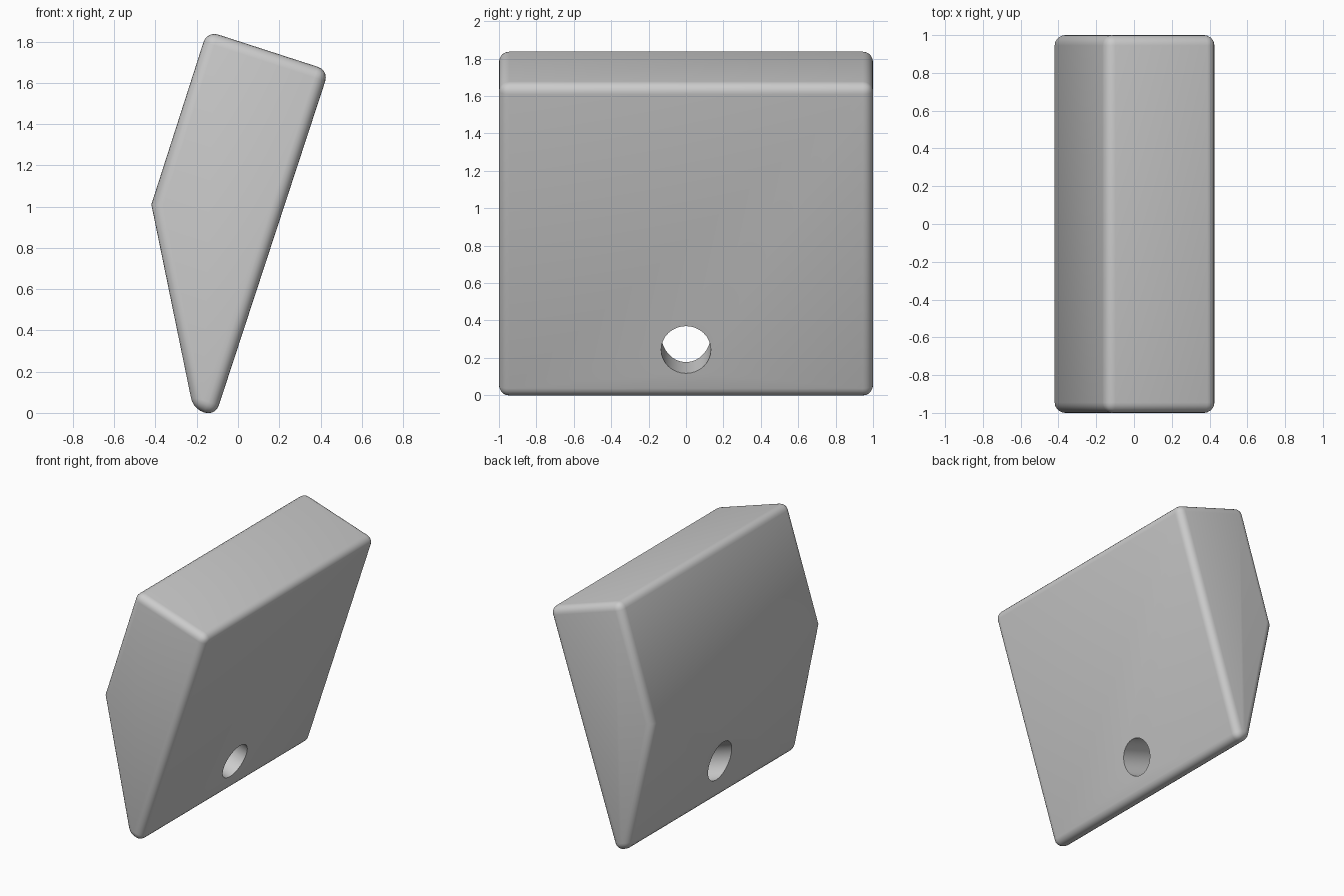
import bpy
import bmesh
import math
from mathutils import Vector

default = bpy.data.objects.get("Cube")
if default:
    bpy.data.objects.remove(default, do_unlink=True)

# Single plain grey
grey = bpy.data.materials.new("plain_grey")
grey.use_nodes = True
colour = (0.6, 0.6, 0.6, 1)
grey.diffuse_color = colour
grey.node_tree.nodes["Principled BSDF"].inputs["Base Color"].default_value = colour

# Wedge body: side profile (x, z) extruded along y
profile = [(-0.217, 0.02), (-0.11, -0.016), (0.44, 1.66), (-0.15, 1.851), (-0.42, 1.01)]
bm = bmesh.new()
face = bm.faces.new([bm.verts.new((x, -1, z)) for x, z in profile])
grown = bmesh.ops.extrude_face_region(bm, geom=[face])
bmesh.ops.translate(bm, vec=(0, 2, 0),
                    verts=[v for v in grown["geom"] if isinstance(v, bmesh.types.BMVert)])
bmesh.ops.recalc_face_normals(bm, faces=bm.faces)
mesh = bpy.data.meshes.new("wedge_body")
bm.to_mesh(mesh)
bm.free()
body = bpy.data.objects.new("wedge_body", mesh)
bpy.context.collection.objects.link(body)
mesh.materials.append(grey)

# Cutter for the pin hole, square to the long slanted face
slope = Vector((0.55, 0, 1.676)).normalized()
axis = Vector((slope.z, 0, -slope.x))
bpy.ops.mesh.primitive_cylinder_add(vertices=32, radius=0.133, depth=1,
                                    location=(-0.024, 0, 0.243))
cutter = bpy.context.object
cutter.name = "pin_hole_cutter"
cutter.rotation_euler = axis.to_track_quat("Z", "Y").to_euler()
cutter.hide_render = True
cutter.data.materials.append(grey)

# Rounded edges, leaving the shallow ridge crisp, then the hole
bevel = body.modifiers.new("rounded_edges", "BEVEL")
bevel.width = 0.055
bevel.segments = 5
bevel.limit_method = "ANGLE"
bevel.angle_limit = math.radians(35)
hole = body.modifiers.new("pin_hole", "BOOLEAN")
hole.operation = "DIFFERENCE"
hole.solver = "EXACT"
hole.object = cutter

bpy.ops.object.select_all(action="DESELECT")
body.select_set(True)
bpy.context.view_layer.objects.active = body
for name in [m.name for m in body.modifiers]:
    bpy.ops.object.modifier_apply(modifier=name)
bpy.data.objects.remove(cutter, do_unlink=True)
bpy.ops.object.shade_smooth_by_angle(angle=math.radians(35))
